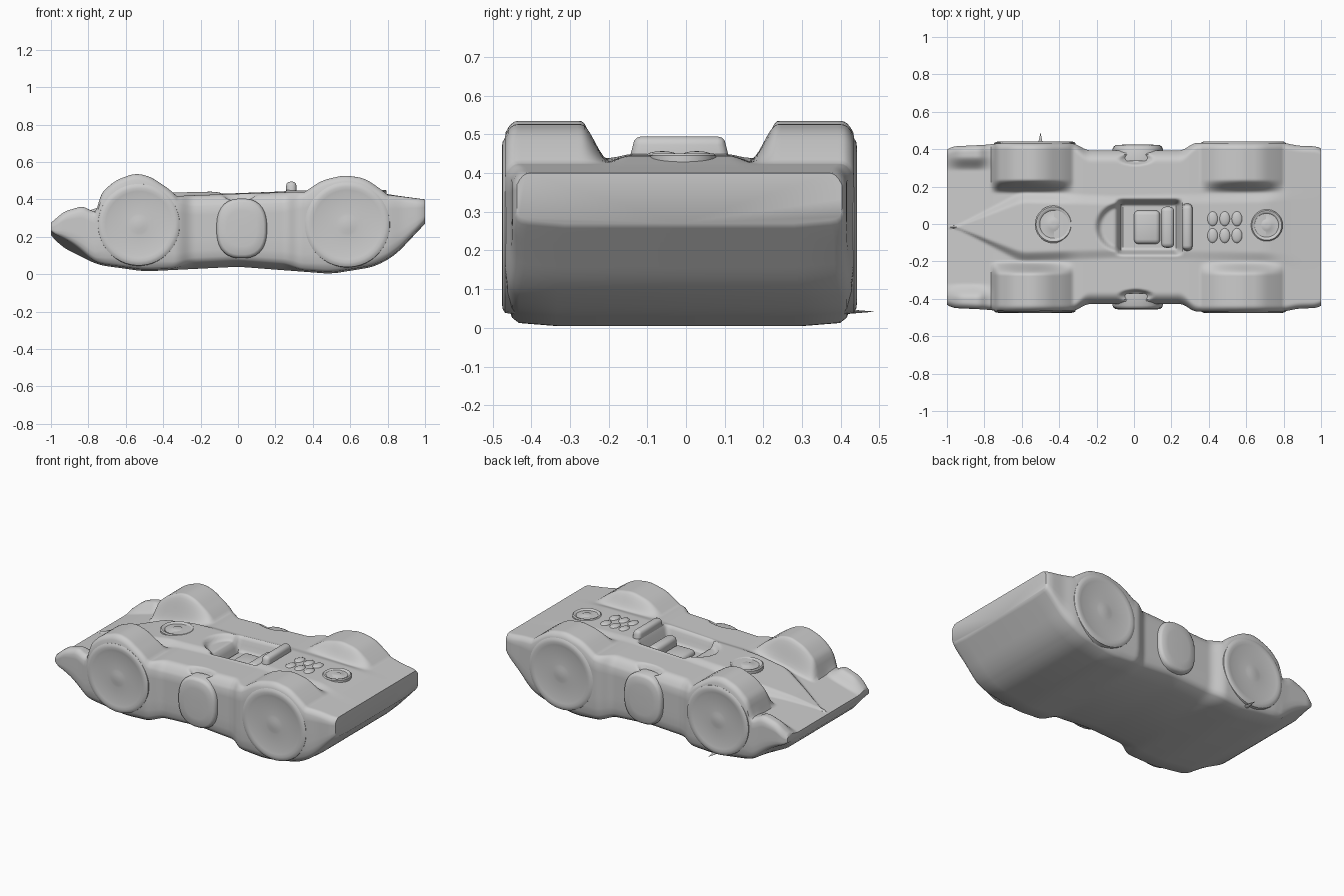
import bpy
import bmesh
import math
from mathutils import Vector

if "Cube" in bpy.data.objects:
    bpy.data.objects.remove(bpy.data.objects["Cube"])

GREY = bpy.data.materials.new("plain_grey")
GREY.use_nodes = True
GREY.diffuse_color = (0.6, 0.6, 0.6, 1)
GREY.node_tree.nodes["Principled BSDF"].inputs["Base Color"].default_value = (0.6, 0.6, 0.6, 1)
MID = -0.017  # centre line of the car in y


def finish(bm, name, angle=40):
    bmesh.ops.recalc_face_normals(bm, faces=bm.faces)
    mesh = bpy.data.meshes.new(name)
    bm.to_mesh(mesh)
    bm.free()
    mesh.materials.append(GREY)
    ob = bpy.data.objects.new(name, mesh)
    bpy.context.collection.objects.link(ob)
    ob.location.y = MID
    bpy.ops.object.select_all(action='DESELECT')
    ob.select_set(True)
    bpy.context.view_layer.objects.active = ob
    bpy.ops.object.shade_smooth_by_angle(angle=math.radians(angle))
    return ob


def line(points, x):
    """Height or width along the car, straight between points."""
    if x <= points[0][0]:
        return points[0][1]
    for (a, u), (b, v) in zip(points, points[1:]):
        if x <= b:
            return u + (v - u) * (x - a) / (b - a)
    return points[-1][1]


def curve(points, x, soft=.03):
    """The same with rounded corners."""
    soft = min(soft, 1 - abs(x))
    return sum(line(points, x + soft * k / 2) for k in range(-2, 3)) / 5


def step(a, b, v):
    t = min(1, max(0, (v - a) / (b - a)))
    return t * t * (3 - 2 * t)


# Profiles along the length, nose at -x
WIDTH = [(-1, .415), (-.97, .432), (-.8, .44), (-.7, .45), (-.32, .449), (-.25, .41),
         (.26, .41), (.32, .451), (.8, .451), (.88, .435), (.98, .432), (1, .42)]
BOTTOM = [(-1, .21), (-.95, .15), (-.75, .05), (-.5, .015), (0, .04),
          (.5, .002), (.73, .04), (.84, .1), (1, .27)]
DECK = [(-1, .26), (-.9, .29), (-.75, .33), (-.5, .38), (-.3, .42), (.3, .44), (.8, .425), (1, .4)]
TUB = [(-.95, .28), (-.8, .34), (-.6, .4), (-.4, .435), (.2, .45), (.7, .445), (.85, .42), (1, .4)]
TUB_WIDTH = [(-.96, 0), (-.85, .05), (-.6, .17), (-.1, .15), (.7, .17), (.9, .2)]
LIP = [(-1, .275), (-.93, .335), (-.83, .365), (-.78, .335), (-.7, .34)]
FENDERS = [(-.78, .2), (-.755, .41), (-.66, .5), (-.55, .54), (-.47, .523), (-.36, .45), (-.3, .39),
           (.3, .4), (.37, .45), (.45, .502), (.57, .53), (.68, .512), (.77, .45), (.83, .4)]


def top_height(x, y):
    a = abs(y)
    z = curve(DECK, x)
    # central tub, tapering to the nose
    w = curve(TUB_WIDTH, x)
    if w > 0:
        z += max(0, curve(TUB, x) - z) * (1 - step(w * .75, w * 1.15, a))
    # raised nose corners and wheel arches
    if x < -.7:
        z += max(0, curve(LIP, x, .02) - z) * step(.3, .38, a)
    z += max(0, curve(FENDERS, x) - z) * step(.18, .255, a)
    # cockpit well and the sloping cowl ahead of it
    well = step(-.1, -.06, x) * (1 - step(.22, .26, x)) * (1 - step(.115, .155, a))
    z -= .1 * well
    cowl = math.hypot((x + .06) / .15, y / .14)
    if x < -.07:
        z -= .035 * (1 - step(.75, 1, cowl))
    # hollows behind the side drums
    z -= .04 * (1 - step(.4, 1, math.hypot((x - .01) / .1, (a - .365) / .035)))
    return z


# Body: a loft of cross-sections
NX, NY = 170, 110
SIDE = [(.85, 1), (.6, 1), (.4, 1), (.22, .998), (.1, .985), (.03, .96), (0, .92)]
bm = bmesh.new()
rings = []
for i in range(NX + 1):
    x = -1 + 2 * i / NX
    w, low = curve(WIDTH, x, .02), curve(BOTTOM, x, .04)
    waist = step(-.36, -.24, x) * (1 - step(.24, .36, x))
    nose = 1 - step(-.96, -.74, x)
    radius, drop = .035 + .035 * waist, .03 + .03 * waist
    pts = []
    for j in range(NY + 1):
        y = w * (2 * j / NY - 1)
        z = top_height(x, y)
        edge = max(0, (abs(y) - w + radius) / radius)
        z -= min(drop, .3 * (z - low)) * edge ** 2.5
        pts.append((x, y, z))
    rim = pts[-1][2]
    sill = low + .008 + .022 * waist + .25 * nose * (rim - low)
    side = [(x, w * f, sill + (rim - sill) * h) for h, f in SIDE]
    pts += side
    pts += [(x, w * f, low) for f in (.7, 0, -.7)]
    pts += [(x, -y, z) for x, y, z in reversed(side)]
    rings.append([bm.verts.new(p) for p in pts])
for r, s in zip(rings, rings[1:]):
    for k in range(len(r)):
        n = (k + 1) % len(r)
        bm.faces.new((r[k], r[n], s[n], s[k]))
bm.faces.new(rings[0])
bm.faces.new(rings[-1])
finish(bm, "body", 50)


def lathe(name, profile, centre, axis, scale=(1, 1), square=1, sides=48):
    """Turn (radius, height) points about 'y', '-y' or 'z'; square < 1 gives a squarish outline."""
    bm = bmesh.new()
    loops = []
    for r, h in profile:
        loop = []
        for k in range(sides):
            t = 2 * math.pi * (k + .5) / sides
            c, s = math.cos(t), math.sin(t)
            u = r * scale[0] * math.copysign(abs(c) ** square, c)
            v = r * scale[1] * math.copysign(abs(s) ** square, s)
            p = (u, v, h) if axis == 'z' else (u, h if axis == 'y' else -h, v)
            loop.append(bm.verts.new(Vector(centre) + Vector(p)))
        loops.append(loop)
    for a, b in zip(loops, loops[1:]):
        for k in range(sides):
            n = (k + 1) % sides
            bm.faces.new((a[k], a[n], b[n], b[k]))
    bm.faces.new(loops[0])
    bm.faces.new(loops[-1])
    return finish(bm, name)


# Wheels and side drums, mirrored left and right
WHEEL = [(.222, -.03), (.218, .0), (.208, .006), (.195, .008), (.178, .006), (.16, .002),
         (.06, .001), (.045, .002), (.025, .005), (.008, .006)]
DRUM = [(1, -.06), (1, .003), (.96, .016), (.88, .023), (.6, .026), (.1, .026)]
for label, axis, s in (("left", 'y', 1), ("right", '-y', -1)):
    lathe("front_wheel_" + label, WHEEL, (-.53, s * .45, .265), axis)
    lathe("rear_wheel_" + label, WHEEL, (.585, s * .451, .265), axis, (1.04, 1.04))
    lathe("side_drum_" + label, DRUM, (.02, s * .415, .245), axis, (.135, .16), .8, 32)

# Round hatches on the nose and the tail
HATCH = [(1, -.04), (1, .002), (.93, .008), (.82, .007), (.74, 0), (.4, 0), (.3, .005), (.1, .006)]
lathe("nose_hatch", [(r * .1, h) for r, h in HATCH], (-.43, .015, .43), 'z')
lathe("tail_hatch", [(r * .085, h) for r, h in HATCH], (.71, .01, .443), 'z')


def box(name, centre, size, bevel):
    bm = bmesh.new()
    bmesh.ops.create_cube(bm, size=1)
    bmesh.ops.scale(bm, vec=size, verts=bm.verts)
    bmesh.ops.bevel(bm, geom=bm.edges[:], offset=bevel, segments=3, affect='EDGES', profile=.5)
    bmesh.ops.translate(bm, vec=centre, verts=bm.verts)
    return finish(bm, name)


# Roll bar and seat
bar = box("roll_bar", (.285, 0, .445), (.055, .24, .1), .022)
for v in bar.data.vertices:
    if v.co.z < .46:
        v.co.y *= 1.12
box("seat_cushion", (.07, 0, .345), (.14, .18, .06), .025)
box("seat_back", (.18, 0, .365), (.07, .22, .1), .025)

# Low engine bumps
for i in range(3):
    for s in (-1, 1):
        bm = bmesh.new()
        bmesh.ops.create_uvsphere(bm, u_segments=16, v_segments=8, radius=.034)
        bmesh.ops.scale(bm, vec=(.85, 1.2, .35), verts=bm.verts)
        bmesh.ops.translate(bm, vec=(.42 + .065 * i, s * .045, .445), verts=bm.verts)
        finish(bm, "engine_bump_%d_%s" % (i + 1, "left" if s > 0 else "right"))

# Thin sliver sticking out low on the left side
bm = bmesh.new()
bmesh.ops.create_cone(bm, segments=8, radius1=.022, radius2=.001, depth=.1, cap_ends=True)
bmesh.ops.scale(bm, vec=(1, .4, 1), verts=bm.verts)
sliver = finish(bm, "side_sliver")
sliver.rotation_euler = (-math.pi / 2, 0, 0)
sliver.location = (-.5, .435, .042)
